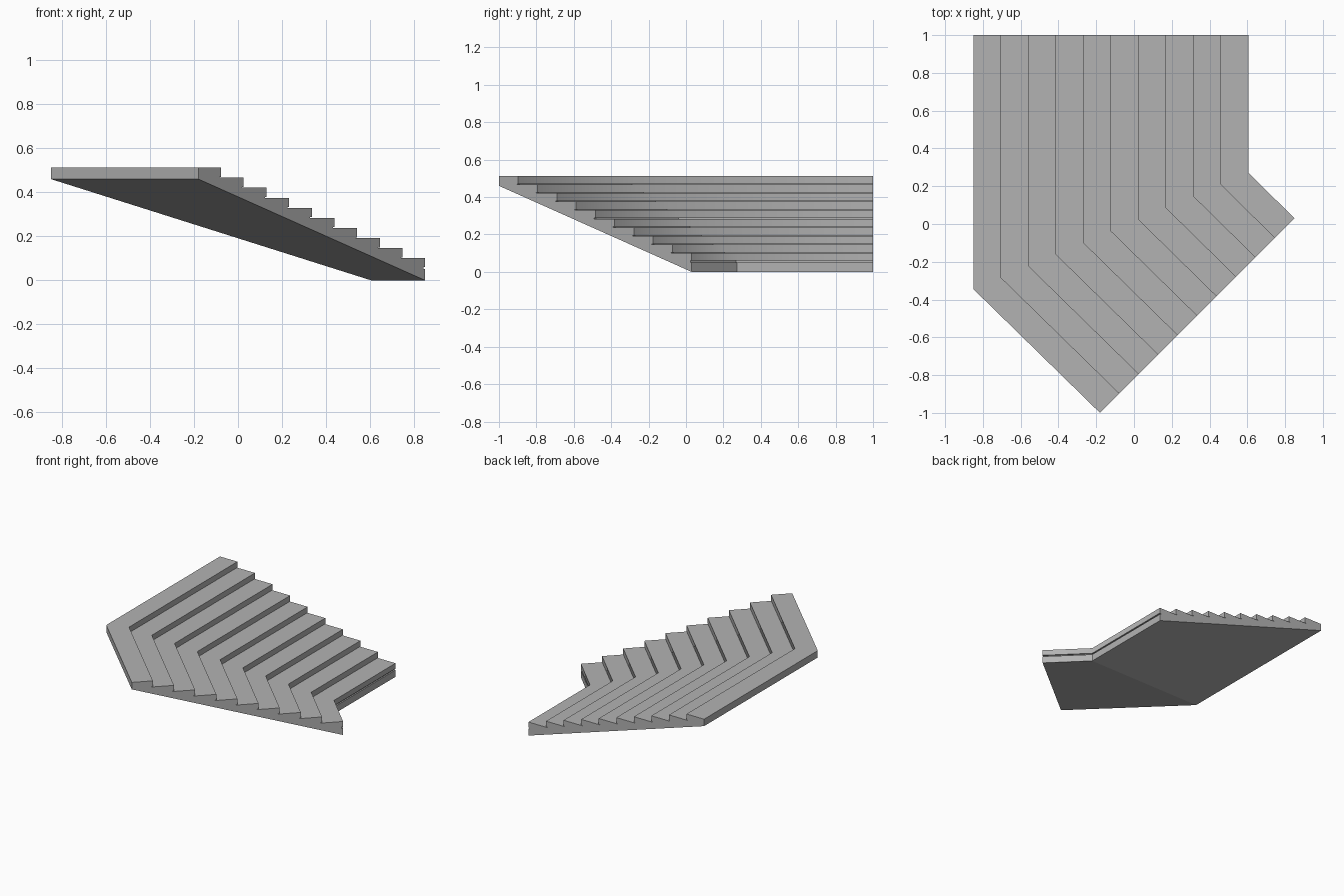
import bpy, bmesh
from mathutils import Vector

if "Cube" in bpy.data.objects:
    bpy.data.objects.remove(bpy.data.objects["Cube"])

STEPS = 10
TOP, RISE = 0.512, 0.0456      # height of the top tread, drop per step
UNDERCUT = 0.07                # depth of the shadow gap below each nosing

# three plan stations: (position at the top step, position at the bottom step)
stations = [((-0.85, 1.0), (0.605, 1.0)),         # back end
            ((-0.85, -0.345), (0.605, 0.272)),    # bend
            ((-0.18, -1.0), (0.85, 0.03))]        # front end

# stepped profile: (t in step units, z), noting which segments are nosings
profile = [(0, 0.46), (0, TOP)]
nosings = set()
for i in range(1, STEPS + 1):
    top = TOP - RISE * (i - 1)
    low = top - RISE
    gap = 0.003 if i < STEPS else 0.005
    nosings.add(len(profile))
    profile += [(i, top), (i, low + gap), (i - UNDERCUT, low + gap), (i - UNDERCUT, low)]
profile[-1] = (STEPS - UNDERCUT, 0.051)
profile += [(STEPS, 0.051), (STEPS, 0)]

# sweep the profile through the stations
bm = bmesh.new()
rings = []
for a, b in stations:
    ring = []
    for t, z in profile:
        p = Vector(a).lerp(Vector(b), t / STEPS)
        ring.append(bm.verts.new((p.x, p.y, z)))
    rings.append(ring)

n = len(profile)
for r0, r1 in zip(rings, rings[1:]):
    for k in range(n):
        j = (k + 1) % n
        f = bm.faces.new((r0[k], r0[j], r1[j], r1[k]))
        f.smooth = k in nosings
bm.faces.new(rings[0])
bm.faces.new(rings[-1])
bmesh.ops.recalc_face_normals(bm, faces=bm.faces)

mesh = bpy.data.meshes.new("angled_staircase")
bm.to_mesh(mesh)
bm.free()
stairs = bpy.data.objects.new("angled_staircase", mesh)
bpy.context.collection.objects.link(stairs)

# dark grey stone
stone = bpy.data.materials.new("dark_stone")
stone.diffuse_color = (0.45, 0.45, 0.45, 1)
stone.use_nodes = True
stone.node_tree.nodes["Principled BSDF"].inputs["Base Color"].default_value = stone.diffuse_color
mesh.materials.append(stone)
